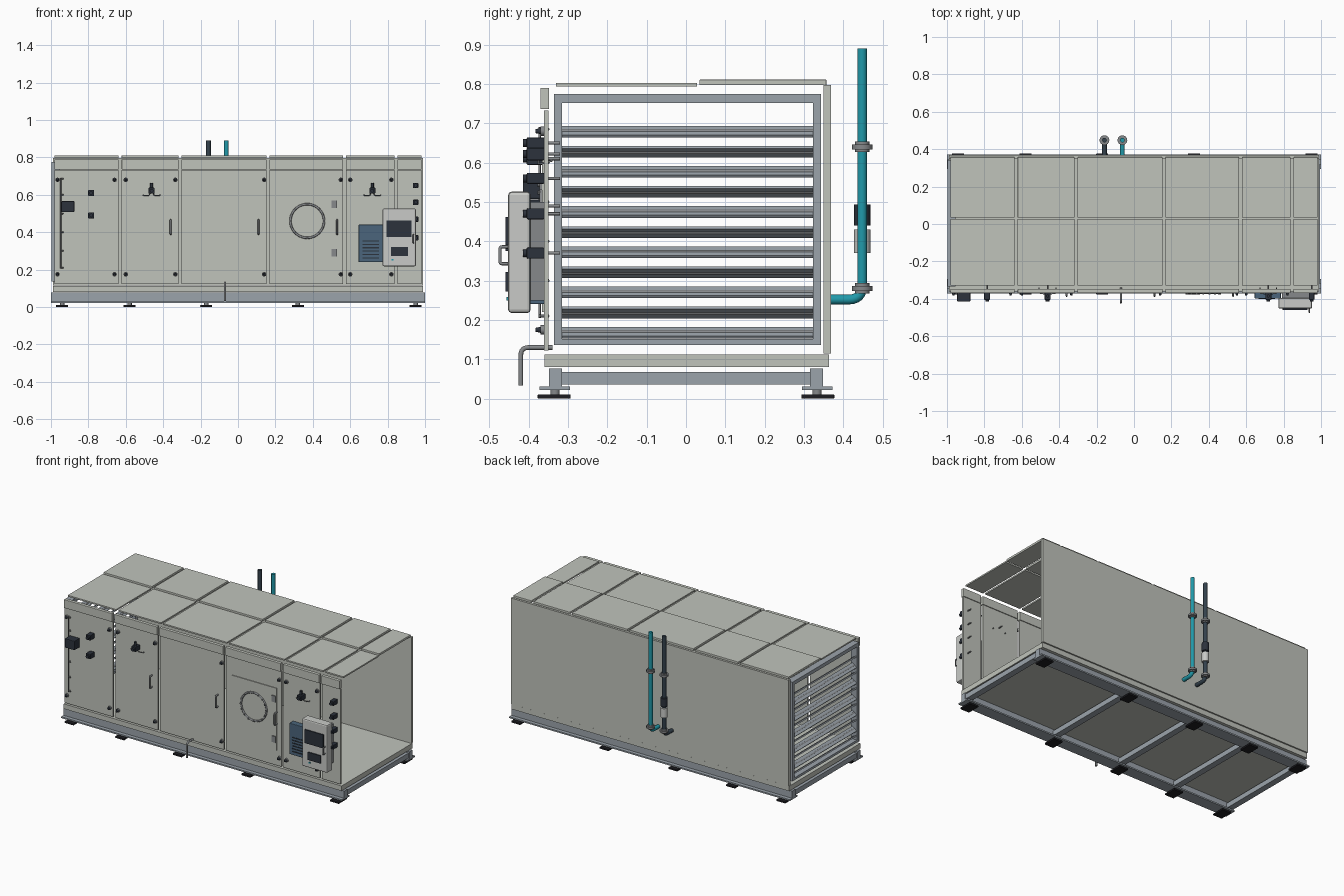
import bpy, bmesh, math
from mathutils import Vector, Matrix

if "Cube" in bpy.data.objects:
    bpy.data.objects.remove(bpy.data.objects["Cube"])

def mat(name, r, g, b):
    m = bpy.data.materials.new(name)
    m.diffuse_color = (r, g, b, 1)
    m.use_nodes = True
    m.node_tree.nodes["Principled BSDF"].inputs["Base Color"].default_value = m.diffuse_color
    return m

PANEL = mat("panel_grey", 0.53, 0.55, 0.50)
STEEL = mat("steel_blue_grey", 0.33, 0.37, 0.41)
DARK = mat("dark_slate", 0.025, 0.032, 0.045)
BLACK = mat("rubber_black", 0.012, 0.012, 0.015)
TEAL = mat("teal_pipe", 0.015, 0.32, 0.40)
BLUE = mat("drive_blue", 0.07, 0.13, 0.20)
SLATE = mat("slate_pipe", 0.035, 0.055, 0.075)
METAL = mat("fitting_grey", 0.24, 0.25, 0.26)
CABINET = mat("cabinet_light", 0.58, 0.59, 0.57)

def obj(name, bm, m):
    me = bpy.data.meshes.new(name)
    bm.to_mesh(me)
    bm.free()
    me.materials.append(m)
    o = bpy.data.objects.new(name, me)
    bpy.context.collection.objects.link(o)
    return o

def box(name, x0, x1, y0, y1, z0, z1, m, bevel=0, rot=None):
    """Box from its limits; rot = angle about the y axis."""
    bm = bmesh.new()
    bmesh.ops.create_cube(bm, size=1)
    bmesh.ops.scale(bm, vec=(x1 - x0, y1 - y0, z1 - z0), verts=bm.verts)
    if bevel:
        bmesh.ops.bevel(bm, geom=bm.edges[:], offset=bevel, segments=2, affect='EDGES', profile=0.5)
    o = obj(name, bm, m)
    o.location = ((x0 + x1) / 2, (y0 + y1) / 2, (z0 + z1) / 2)
    if rot:
        o.rotation_euler = (0, rot, 0)
    return o

def smooth(o):
    bpy.ops.object.select_all(action='DESELECT')
    o.select_set(True)
    bpy.context.view_layer.objects.active = o
    bpy.ops.object.shade_smooth_by_angle(angle=math.radians(35))

def cyl(name, a, b, r, m, r2=None, seg=24):
    """Cylinder or cone from point a to point b."""
    a, b = Vector(a), Vector(b)
    bm = bmesh.new()
    bmesh.ops.create_cone(bm, cap_ends=True, segments=seg, radius1=r, radius2=r if r2 is None else r2, depth=(b - a).length)
    q = Vector((0, 0, 1)).rotation_difference(b - a)
    bmesh.ops.transform(bm, matrix=Matrix.Translation((a + b) / 2) @ q.to_matrix().to_4x4(), verts=bm.verts)
    o = obj(name, bm, m)
    smooth(o)
    return o

def tube(name, pts, r, m, bend=0.0):
    """Round tube through pts, with inner corners rounded by bend."""
    pts = [Vector(p) for p in pts]
    path = [pts[0]]
    for p, c, n in zip(pts, pts[1:], pts[2:]):
        s, e = c + (p - c).normalized() * bend, c + (n - c).normalized() * bend
        for i in range(7):
            t = i / 6
            path.append(s * (1 - t) ** 2 + c * 2 * t * (1 - t) + e * t * t)
    path.append(pts[-1])
    cu = bpy.data.curves.new(name, 'CURVE')
    cu.dimensions = '3D'
    cu.bevel_depth, cu.bevel_resolution, cu.use_fill_caps = r, 4, True
    sp = cu.splines.new('POLY')
    sp.points.add(len(path) - 1)
    for q, p in zip(sp.points, path):
        q.co = (*p, 1)
    o = bpy.data.objects.new(name, cu)
    bpy.context.collection.objects.link(o)
    cu.materials.append(m)
    bpy.ops.object.select_all(action='DESELECT')
    o.select_set(True)
    bpy.context.view_layer.objects.active = o
    bpy.ops.object.convert(target='MESH')
    smooth(bpy.context.view_layer.objects.active)

# Base frame: rails, flanges, cross members, rubber pads
for s, side in ((-1, "front"), (1, "back")):
    ya, yb = sorted((s * 0.348, s * 0.315))
    box(side + "_rail", -1, 1, ya, yb, 0.03, 0.077, STEEL)
    ya, yb = sorted((s * 0.372, s * 0.295))
    box(side + "_rail_flange", -1, 1, ya, yb, 0.022, 0.031, STEEL)
    for x in (-0.94, -0.58, -0.17, 0.32, 0.95):
        ya, yb = sorted((s * 0.377, s * 0.293))
        box(side + "_foot_pad", x - 0.032, x + 0.032, ya, yb, 0, 0.011, BLACK, 0.002)
        cyl(side + "_foot_bolt", (x, s * 0.333, 0.01), (x, s * 0.333, 0.024), 0.012, METAL, seg=12)
for x in (-0.975, -0.58, -0.17, 0.32, 0.975):
    box("cross_member", x - 0.02, x + 0.02, -0.316, 0.316, 0.036, 0.068, STEEL)

# Casing: floor, back wall, doors, headers and roof
box("floor", -0.99, 0.99, -0.36, 0.364, 0.08, 0.112, PANEL)
box("back_wall", -0.99, 0.99, 0.35, 0.369, 0.115, 0.797, PANEL)
seams = (-0.99, -0.63, -0.31, 0.16, 0.57, 0.845, 0.99)
for a, b in zip(seams, seams[1:]):
    a, b = a + 0.008, b - 0.008
    box("front_door", a, b, -0.361, -0.349, 0.122, 0.733, PANEL)
    box("door_header", a, b, -0.37, -0.348, 0.736, 0.79, PANEL, 0.002)
    box("front_roof_panel", a, b, -0.33, 0.028, 0.793, 0.802, PANEL)
    box("back_roof_panel", a, b, 0.034, 0.357, 0.797, 0.811, PANEL, 0.002)

# Intake damper on the left end, with opposed blades
X0, X1 = -0.998, -0.955
box("damper_top", X0, X1, -0.335, 0.343, 0.752, 0.775, STEEL)
box("damper_bottom", X0, X1, -0.335, 0.343, 0.137, 0.152, STEEL)
box("damper_front_post", X0, X1, -0.335, -0.315, 0.152, 0.752, STEEL)
box("damper_back_post", X0, X1, 0.323, 0.343, 0.152, 0.752, STEEL)
for i in range(11):
    z = 0.168 + i * 0.0511
    box("damper_blade", -0.998, -0.958, -0.316, 0.324, z - 0.004, z + 0.004, STEEL,
        rot=math.radians(35 if i % 2 == 0 else -35))
    cyl("blade_shaft", (-0.977, -0.325, z), (-0.977, 0.333, z), 0.006, METAL, seg=12)

# Door bolts and pull handles
for x in (-0.965, -0.66, -0.60, -0.335, 0.14, 0.55, 0.60, 0.82):
    for z in (0.68, 0.175):
        cyl("door_bolt_base", (x, -0.36, z), (x, -0.37, z), 0.012, METAL, seg=16)
        cyl("door_bolt", (x, -0.369, z), (x, -0.382, z), 0.008, DARK, 0.005, seg=16)
for x in (-0.36, 0.11, 0.53):
    tube("door_handle", [(x, -0.355, 0.39), (x, -0.385, 0.39), (x, -0.385, 0.465), (x, -0.355, 0.465)], 0.005, METAL, 0.01)

# Intake section: actuator, linkage rod and switches
tube("linkage_rod", [(-0.948, -0.372, 0.205), (-0.948, -0.372, 0.69)], 0.003, METAL)
for z in (0.21, 0.30, 0.40, 0.50, 0.60, 0.685):
    tube("linkage_arm", [(-0.955, -0.35, z), (-0.935, -0.373, z)], 0.004, METAL)
box("damper_actuator", -0.945, -0.875, -0.415, -0.36, 0.507, 0.566, DARK, 0.004)

def sensor(x, z, w=0.016):
    """Small wall sensor with a cap and a probe through the panel."""
    box("sensor_body", x - w, x + w, -0.405, -0.36, z - w, z + w, DARK, 0.003)
    cyl("sensor_cap", (x, -0.404, z), (x, -0.415, z), 0.010, DARK, seg=16)
    cyl("sensor_probe", (x, -0.365, z), (x, -0.32, z), 0.004, METAL, seg=12)

for z in (0.61, 0.49):
    sensor(-0.785, z)
for z in (0.65, 0.56, 0.47, 0.37):
    sensor(0.95, z, 0.014)

# Filter pressure gauges with sensing tubes
for x in (-0.462, 0.718):
    sensor(x, 0.622)
    cyl("gauge_stem", (x, -0.385, 0.635), (x, -0.385, 0.662), 0.008, DARK, seg=16)
    for s in (-1, 1):
        tube("gauge_tube", [(x + s * 0.008, -0.375, 0.61), (x + s * 0.012, -0.375, 0.597),
                            (x + s * 0.045, -0.37, 0.597), (x + s * 0.045, -0.34, 0.605)], 0.0025, METAL, 0.006)

# Fan access plate with round bolted port
box("fan_access_plate", 0.212, 0.53, -0.366, -0.36, 0.22, 0.62, PANEL)
for z in (0.29, 0.55):
    box("access_plate_hinge", 0.50, 0.528, -0.372, -0.36, z - 0.02, z + 0.02, METAL)
tube("fan_port_ring", [(0.37 + 0.09 * math.cos(i * math.tau / 48), -0.367, 0.46 + 0.09 * math.sin(i * math.tau / 48))
                       for i in range(49)], 0.006, METAL)
for i in range(16):
    a = i * math.tau / 16
    x, z = 0.37 + 0.09 * math.cos(a), 0.46 + 0.09 * math.sin(a)
    cyl("port_bolt", (x, -0.36, z), (x, -0.377, z), 0.005, METAL, seg=8)

# Fan drive with cooling slats
box("fan_drive", 0.645, 0.785, -0.398, -0.36, 0.24, 0.44, BLUE, 0.003)
for i in range(6):
    z = 0.26 + i * 0.018
    box("drive_slat", 0.665, 0.755, -0.401, -0.397, z, z + 0.006, DARK)

# Control cabinet with screens and handle
box("cabinet_bracket", 0.79, 0.935, -0.40, -0.36, 0.25, 0.50, METAL)
box("control_cabinet", 0.772, 0.952, -0.452, -0.395, 0.218, 0.526, CABINET, 0.008)
box("main_screen", 0.795, 0.928, -0.459, -0.451, 0.375, 0.462, DARK)
box("lower_screen", 0.818, 0.908, -0.459, -0.451, 0.272, 0.322, DARK)
box("status_light", 0.822, 0.832, -0.456, -0.451, 0.25, 0.258, TEAL)
tube("cabinet_handle", [(0.938, -0.45, 0.343), (0.938, -0.473, 0.343), (0.938, -0.473, 0.386), (0.938, -0.45, 0.386)], 0.004, METAL, 0.006)

# Condensate drain
tube("drain_pipe", [(-0.07, -0.34, 0.13), (-0.07, -0.42, 0.13), (-0.07, -0.42, 0.033)], 0.006, METAL, 0.02)

# Coil pipes on the back, with flanged joints
for x, m, name in ((-0.062, TEAL, "supply"), (-0.158, SLATE, "return")):
    tube(name + "_pipe", [(x, 0.36, 0.252), (x, 0.448, 0.252), (x, 0.448, 0.89)], 0.0125, m, 0.035)
    for z in (0.28, 0.64):
        cyl(name + "_flange", (x, 0.448, z - 0.006), (x, 0.448, z + 0.006), 0.026, METAL)
        cyl(name + "_flange_collar", (x, 0.448, z - 0.013), (x, 0.448, z + 0.014), 0.018, METAL)
# Control valve on the return pipe
cyl("valve_body", (-0.158, 0.448, 0.37), (-0.158, 0.448, 0.43), 0.021, CABINET)
cyl("valve_actuator", (-0.158, 0.448, 0.44), (-0.158, 0.448, 0.494), 0.021, DARK)
